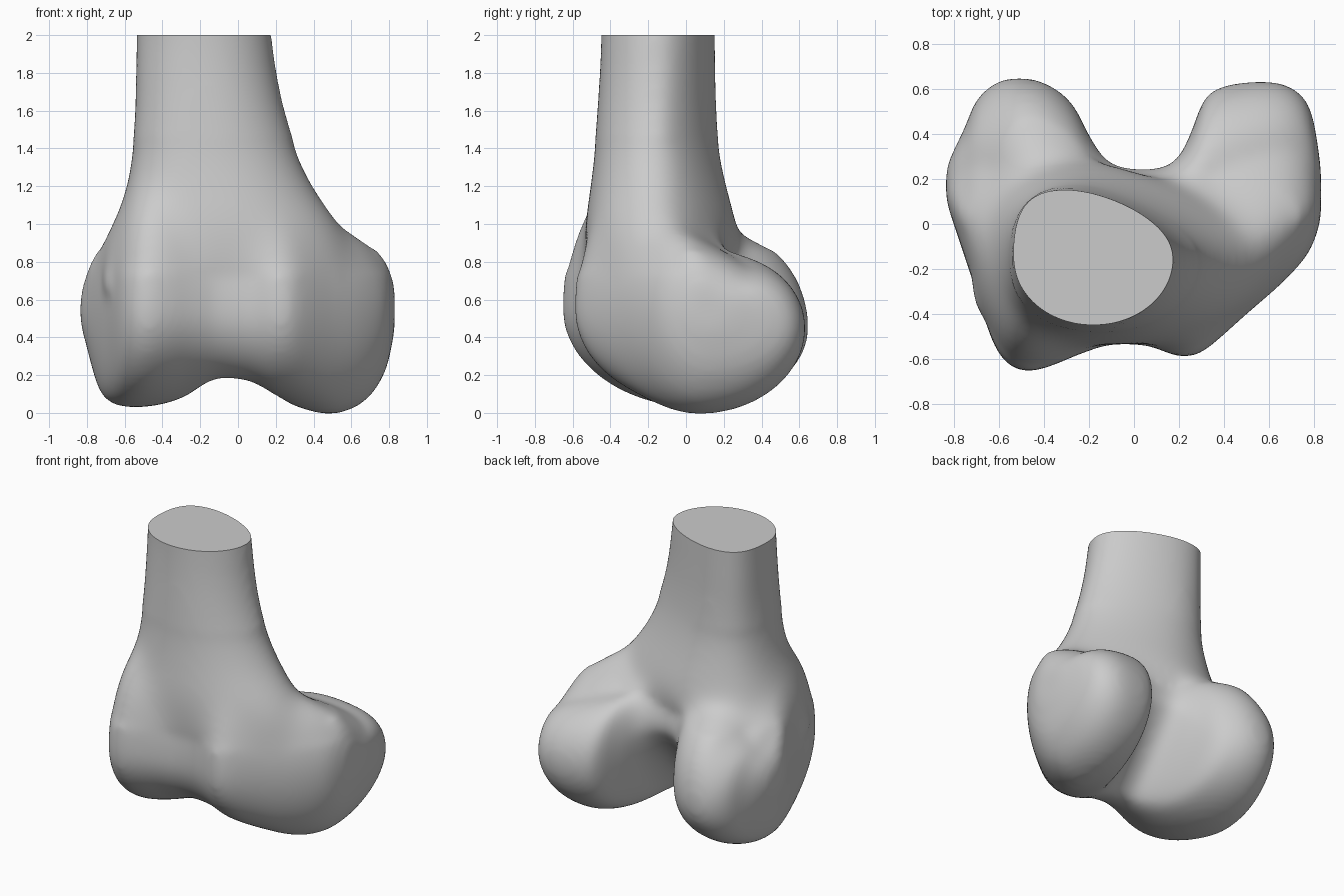
import bpy, bmesh
from math import sin, cos, pi
from mathutils import Vector

cube = bpy.data.objects.get("Cube")
if cube:
    bpy.data.objects.remove(cube, do_unlink=True)

TOP = 2.0
FRONT_HEIGHT = 0.55
STEPS = 14

# Joint slices from right to left:
# x, front y, bottom y, bottom z, back y, back z, top z, underside curve power
JOINT = [
    (-.835, .1, .18, .47, .25, .55, .63, 1),
    (-.8, 0, .17, .34, .33, .53, .76, 1),
    (-.75, -.15, .12, .16, .43, .5, .86, 1),
    (-.7, -.3, .07, .07, .55, .47, .96, 1),
    (-.61, -.56, .06, .032, .63, .45, 1.1, 1),
    (-.5, -.655, .05, .03, .65, .45, 1.25, 1),
    (-.38, -.635, .05, .05, .62, .47, 1.25, 1),
    (-.27, -.59, .02, .09, .53, .5, 1.22, 1),
    (-.19, -.56, -.1, .14, .38, .6, 1.2, 1.35),
    (-.1, -.535, -.18, .18, .27, .68, 1.18, 1.7),
    (.06, -.54, -.18, .165, .245, .68, 1.18, 1.7),
    (.18, -.585, -.1, .1, .28, .64, 1.16, 1.45),
    (.25, -.59, 0, .06, .4, .55, 1.12, 1.1),
    (.33, -.55, .05, .025, .58, .47, 1.08, 1),
    (.5, -.4, .07, -.008, .63, .45, 1.02, 1),
    (.67, -.25, .1, .06, .62, .45, .93, 1),
    (.78, -.12, .12, .22, .52, .47, .81, 1),
    (.83, .02, .12, .44, .25, .55, .68, 1),
]

# Shaft rings: z, min x, max x, min y, max y
SHAFT = [
    (2.3, -.535, .13, -.45, .15),
    (2, -.537, .178, -.45, .154),
    (1.8, -.54, .207, -.457, .157),
    (1.6, -.545, .25, -.47, .162),
    (1.4, -.56, .315, -.485, .178),
    (1.2, -.592, .41, -.507, .22),
    (1, -.66, .545, -.535, .27),
    (.85, -.71, .61, -.535, .26),
    (.65, -.72, .6, -.51, 0),
]


def smooth_rows(rows, cuts=4):
    """Resample rows of numbers along a smooth spline."""
    padded = [rows[0]] + rows + [rows[-1]]
    out = []
    for k in range(len(rows) - 1):
        for c in range(cuts):
            t = c / cuts
            out.append([b + t / 2 * (d - a + t * (2 * a - 5 * b + 4 * d - e
                                                  + t * (3 * (b - d) + e - a)))
                        for a, b, d, e in zip(*padded[k:k + 4])])
    return out + [rows[-1]]


def quarter(side, tip, power):
    """Curve from a sideways extreme to a vertical extreme, as (y, z)."""
    points = []
    for i in range(STEPS + 1):
        t = pi / 2 * i / STEPS
        c, s = max(cos(t), 0) ** power, sin(t) ** power
        points.append((tip[0] + (side[0] - tip[0]) * c,
                       side[1] + (tip[1] - side[1]) * s))
    return points


def joint_ring(x, front_y, low_y, low_z, back_y, back_z, top_z, power):
    front = (front_y, FRONT_HEIGHT)
    low = (low_y, low_z)
    back = (back_y, back_z)
    depth = back_y - front_y
    shoulder = (back_y - 0.33 * depth, back_z + 0.62 * (top_z - back_z))
    top = (front_y + 0.3 * depth, top_z)
    loop = (quarter(front, low, 1)[:-1]
            + quarter(back, low, power)[:0:-1]
            + quarter(back, shoulder, 1)
            + quarter(front, top, 1)[:0:-1])
    return [Vector((x, y, z)) for y, z in loop]


def shaft_ring(z, x0, x1, y0, y1):
    """Oval ring, flatter at the back left and squarer at the front right."""
    ring = []
    for i in range(STEPS * 4):
        a = 2 * pi * i / (STEPS * 4)
        c, s = cos(a), sin(a)
        lean = 0.13 * max(s, 0) ** 2
        power = 1
        if c < 0 and s < 0:
            power = min(1, 0.4 + 0.3 * z)
        elif c > 0 and s > 0:
            power = max(1, 1.65 - 0.3 * z)
        c = abs(c) ** power * (1 if c > 0 else -1)
        s = abs(s) ** power * (1 if s > 0 else -1)
        ring.append(Vector(((x0 + x1) / 2 + (x1 - x0) / 2 * c - lean,
                            (y0 + y1) / 2 + (y1 - y0) / 2 * s, z)))
    return ring


def loft(bm, rings):
    """Skin a closed tube through the rings and cap both ends."""
    loops = [[bm.verts.new(p) for p in ring] for ring in rings]
    n = len(loops[0])
    for a, b in zip(loops, loops[1:]):
        for i in range(n):
            j = (i + 1) % n
            bm.faces.new((a[i], a[j], b[j], b[i]))
    bm.faces.new(loops[0][::-1])
    bm.faces.new(loops[-1])


# Rough bone: shaft plus the twin-lobed joint
bm = bmesh.new()
loft(bm, [joint_ring(*row) for row in smooth_rows(JOINT)])
loft(bm, [shaft_ring(*row) for row in smooth_rows(SHAFT)])
bmesh.ops.recalc_face_normals(bm, faces=bm.faces)
mesh = bpy.data.meshes.new("rough_bone")
bm.to_mesh(mesh)
bm.free()
bone = bpy.data.objects.new("bone_end", mesh)
bpy.context.collection.objects.link(bone)

# Fuse the parts and soften the surface
fuse = bone.modifiers.new("fuse", 'REMESH')
fuse.mode = 'VOXEL'
fuse.voxel_size = 0.02
soften = bone.modifiers.new("soften", 'SMOOTH')
soften.factor = 0.5
soften.iterations = 20
bpy.context.view_layer.update()
graph = bpy.context.evaluated_depsgraph_get()
fused = bpy.data.meshes.new_from_object(bone.evaluated_get(graph))
bone.modifiers.clear()
bone.data = fused
bpy.data.meshes.remove(mesh)
fused.name = "bone_end"

# Blend the neck where the shaft flows into the joint, then the whole again
bm = bmesh.new()
bm.from_mesh(fused)
neck = [v for v in bm.verts
        if (0.86 if v.co.y > 0 else 0.74) < v.co.z < 1.45]
for verts, rounds in ((neck, 70), (bm.verts[:], 8)):
    for _ in range(rounds):
        bmesh.ops.smooth_vert(bm, verts=verts, factor=0.5, use_axis_x=True,
                              use_axis_y=True, use_axis_z=True)

# Saw the shaft off flat and close the cut
bmesh.ops.bisect_plane(bm, geom=bm.verts[:] + bm.edges[:] + bm.faces[:],
                       plane_co=(0, 0, TOP), plane_no=(0, 0, 1),
                       clear_outer=True)
rim = [e for e in bm.edges if e.is_boundary]
bmesh.ops.holes_fill(bm, edges=rim, sides=0)
bmesh.ops.recalc_face_normals(bm, faces=bm.faces)
bm.to_mesh(fused)
bm.free()

# Single plain grey
grey = bpy.data.materials.new("bone_grey")
grey.use_nodes = True
colour = (0.6, 0.6, 0.6, 1)
grey.diffuse_color = colour
grey.node_tree.nodes["Principled BSDF"].inputs["Base Color"].default_value = colour
fused.materials.clear()
fused.materials.append(grey)

bpy.ops.object.select_all(action='DESELECT')
bone.select_set(True)
bpy.context.view_layer.objects.active = bone
bpy.ops.object.shade_smooth_by_angle(angle=pi / 4)
